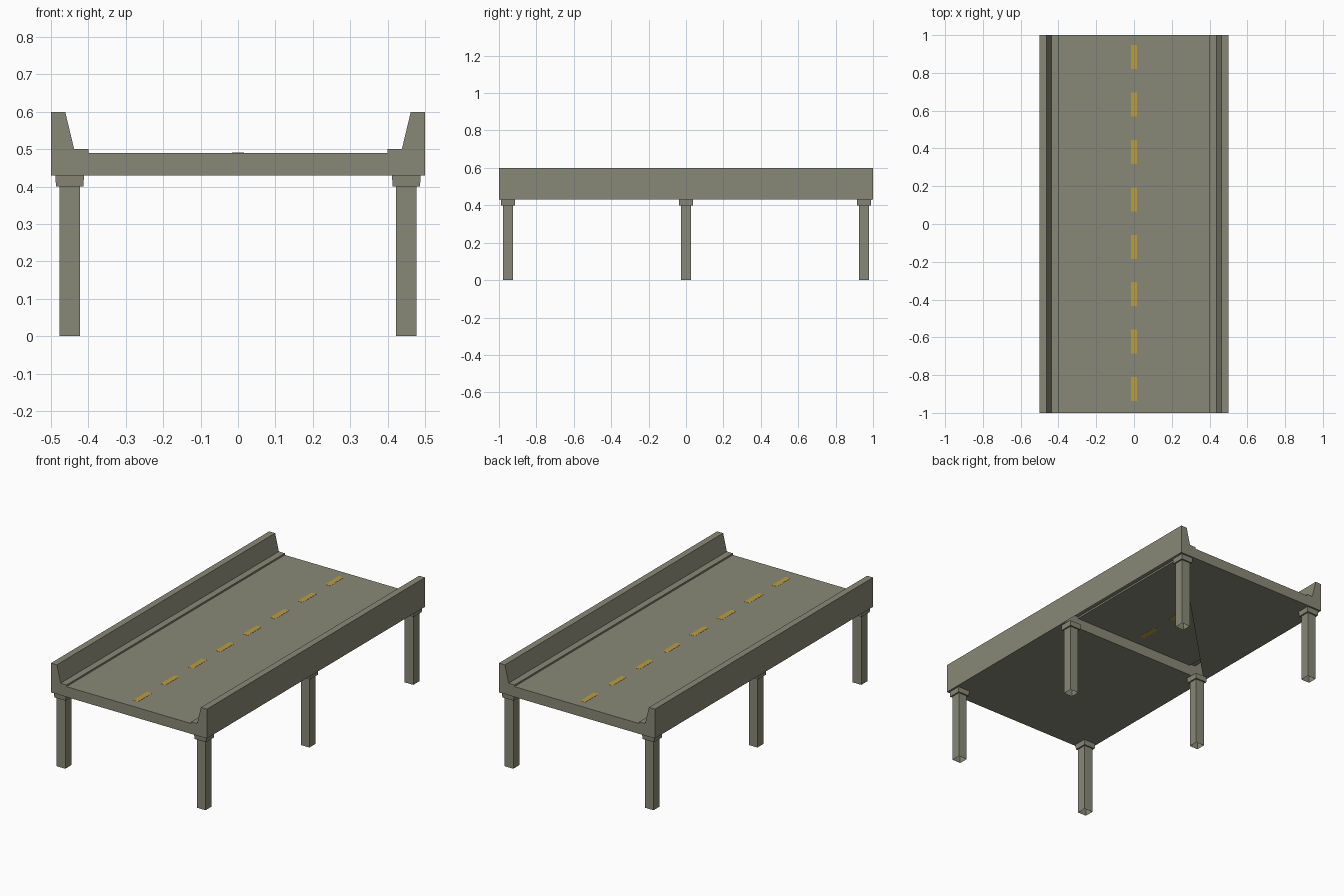
import bpy, bmesh

if "Cube" in bpy.data.objects:
    bpy.data.objects.remove(bpy.data.objects["Cube"])


def material(name, rgb):
    m = bpy.data.materials.new(name)
    m.diffuse_color = (*rgb, 1)
    m.use_nodes = True
    m.node_tree.nodes["Principled BSDF"].inputs["Base Color"].default_value = m.diffuse_color
    return m


CONCRETE = material("concrete", (0.25, 0.25, 0.185))
YELLOW = material("line yellow", (0.50, 0.34, 0.05))


def finish(name, bm, mat):
    mesh = bpy.data.meshes.new(name)
    bm.to_mesh(mesh)
    bm.free()
    mesh.materials.append(mat)
    ob = bpy.data.objects.new(name, mesh)
    bpy.context.collection.objects.link(ob)
    return ob


def add_box(bm, x, y, z0, z1, bottom, top, open_bottom=False):
    # box with (half x, half y) given at the bottom and at the top
    rings = []
    for z, (hx, hy) in ((z0, bottom), (z1, top)):
        rings.append([bm.verts.new((x + sx * hx, y + sy * hy, z))
                      for sx, sy in ((-1, -1), (1, -1), (1, 1), (-1, 1))])
    lo, hi = rings
    for i in range(4):
        j = (i + 1) % 4
        bm.faces.new((lo[i], lo[j], hi[j], hi[i]))
    bm.faces.new(hi)
    if not open_bottom:
        bm.faces.new(lo[::-1])


# Deck: road, curbs and barriers in one mirrored cross-section
half = [(0.5, 0.43), (0.5, 0.6), (0.462, 0.6), (0.438, 0.5), (0.4, 0.5), (0.4, 0.49)]
profile = half + [(-x, z) for x, z in reversed(half)]
n = len(profile)
bm = bmesh.new()
front, mid, back = [[bm.verts.new((x, y, z)) for x, z in profile] for y in (-1, 0, 1)]
for i in range(n):
    j = (i + 1) % n
    bm.faces.new((front[i], back[i], back[j], front[j]) if i < n - 1
                 else (front[i], mid[i], mid[j], front[j]))
bm.faces.new(front)
bm.faces.new(back[::-1])
# inner bulkhead, and the half-open underside of the rear bay
bm.faces.new(mid[::-1])
bm.faces.new((mid[-1], back[-1], back[0]))
finish("bridge_deck", bm, CONCRETE)

# Columns (open at the foot) with slightly flared caps
for row, y in (("front", -0.952), ("middle", 0.0), ("back", 0.952)):
    for side, x in (("left", -0.45), ("right", 0.45)):
        bm = bmesh.new()
        add_box(bm, x, y, 0, 0.402, (0.0275, 0.0275), (0.0275, 0.0275), True)
        finish(f"{row}_{side}_column", bm, CONCRETE)
        bm = bmesh.new()
        add_box(bm, x, y, 0.40, 0.43, (0.0365, 0.0365), (0.0385, 0.0385))
        finish(f"{row}_{side}_column_cap", bm, CONCRETE)

# Dashed centre line
bm = bmesh.new()
for i in range(8):
    add_box(bm, 0, 0.005 + 0.251 * (i - 3.5), 0.4892, 0.4908,
            (0.016, 0.0635), (0.016, 0.0635))
finish("centre_line_dashes", bm, YELLOW)
